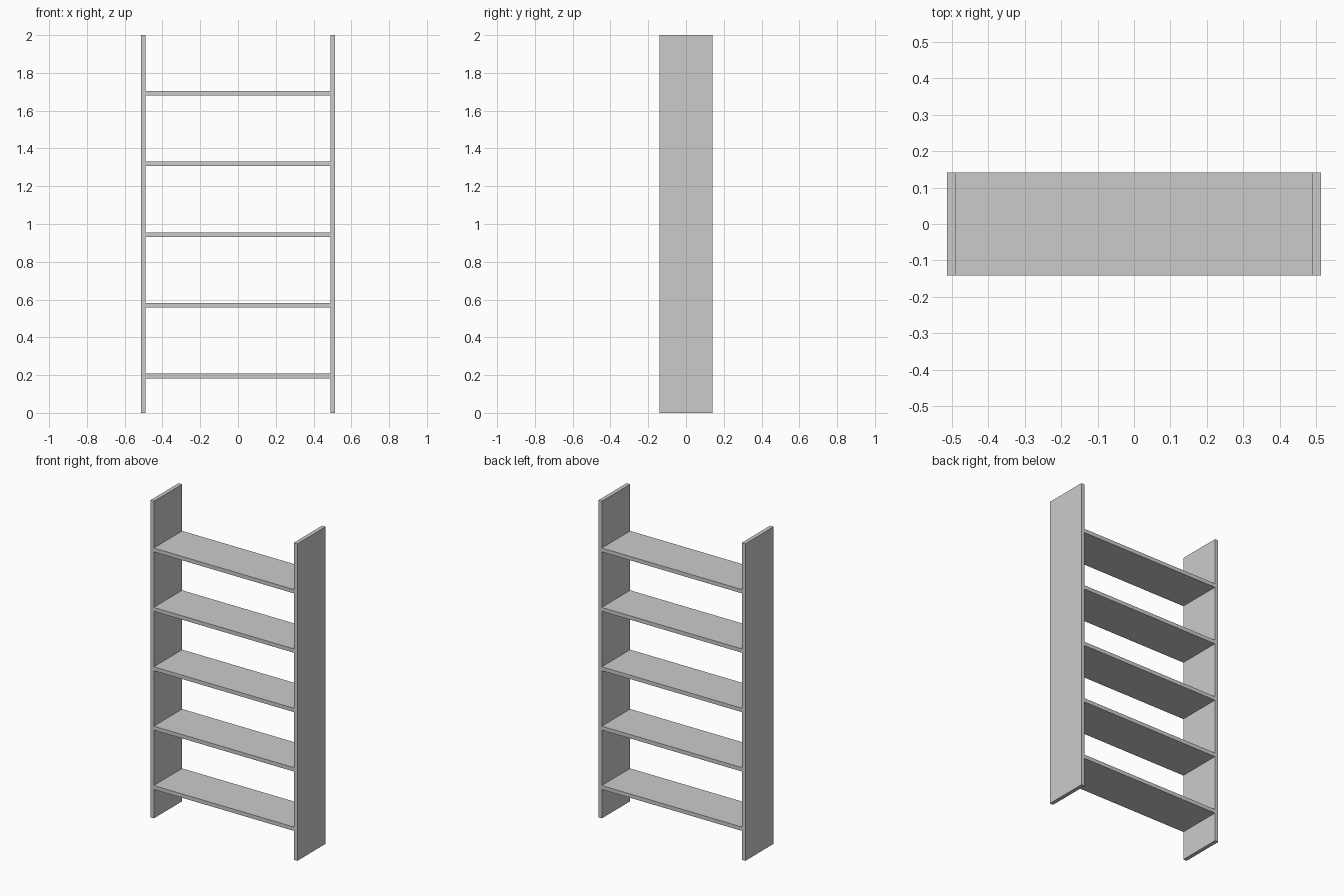
import bpy

if "Cube" in bpy.data.objects:
    bpy.data.objects.remove(bpy.data.objects["Cube"])

WIDTH, DEPTH, HEIGHT, THICK = 1.026, 0.283, 2.0, 0.0245
INNER = WIDTH - 2 * THICK


def board(name, size, centre):
    bpy.ops.mesh.primitive_cube_add(size=1, location=centre)
    ob = bpy.context.object
    ob.name = name
    ob.scale = size
    bpy.ops.object.transform_apply(location=False, rotation=False, scale=True)
    return ob


# Upright side panels
for side, label in ((-1, "left"), (1, "right")):
    board(f"{label}_side_panel", (THICK, DEPTH, HEIGHT),
          (side * (WIDTH - THICK) / 2, 0, HEIGHT / 2))

# Five evenly spaced shelves, flush with the panel edges
for i in range(5):
    board(f"shelf_{i + 1}", (INNER, DEPTH, THICK), (0, 0, 0.195 + i * 0.3745))
